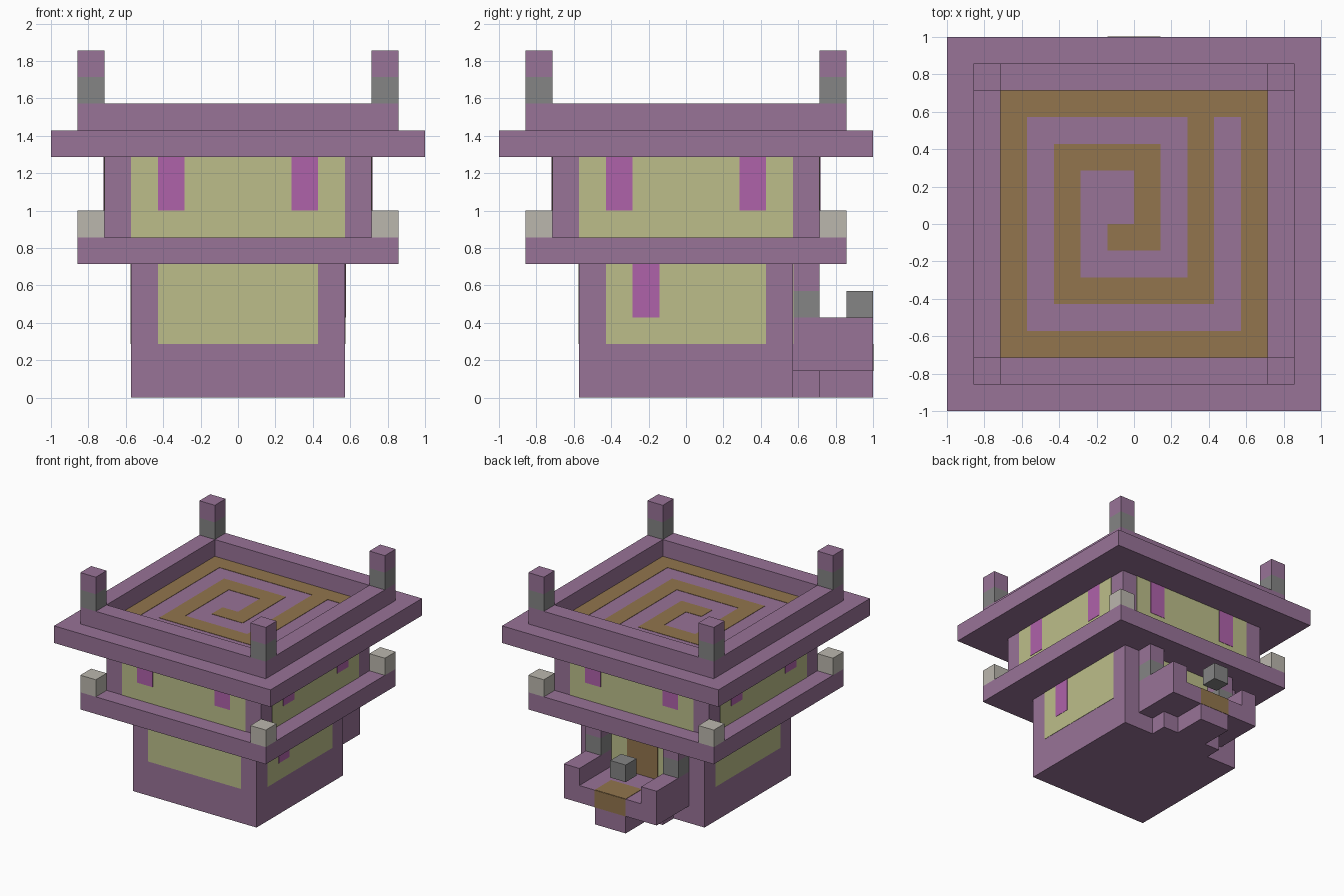
import bpy
import bmesh
import math
from mathutils import Matrix

cube = bpy.data.objects.get("Cube")
if cube:
    bpy.data.objects.remove(cube, do_unlink=True)

U = 1 / 7      # one block
THIN = 0.02    # inlay thickness, in blocks


def material(name, rgb):
    lin = [((c / 255 + 0.055) / 1.055) ** 2.4 for c in rgb] + [1]
    m = bpy.data.materials.new(name)
    m.use_nodes = True
    m.diffuse_color = lin
    bsdf = next(n for n in m.node_tree.nodes if n.type == "BSDF_PRINCIPLED")
    bsdf.inputs["Base Color"].default_value = lin
    bsdf.inputs["Roughness"].default_value = 0.9
    return m


PURPLE = material("purple block", (152, 115, 151))
CREAM = material("cream stone", (188, 190, 138))
MAGENTA = material("magenta banner", (175, 98, 170))
GREY = material("dark grey", (133, 133, 133))
PALE = material("pale lamp", (187, 183, 174))
BROWN = material("brown wood", (146, 117, 77))


def box(name, xs, ys, zs, mat, turn=0):
    """Box from ranges in blocks, turned by quarter turns about z."""
    bm = bmesh.new()
    bmesh.ops.create_cube(bm, size=1)
    spans = (xs, ys, zs)
    size = Matrix.Diagonal([(b - a) * U for a, b in spans] + [1])
    place = Matrix.Translation([(a + b) / 2 * U for a, b in spans])
    spin = Matrix.Rotation(turn * math.pi / 2, 4, "Z")
    bm.transform(spin @ place @ size)
    mesh = bpy.data.meshes.new(name)
    bm.to_mesh(mesh)
    bm.free()
    mesh.materials.append(mat)
    obj = bpy.data.objects.new(name, mesh)
    bpy.context.collection.objects.link(obj)
    return obj


def plate(name, side, dist, us, zs, mat, layer=1):
    """Thin inlay on a wall; sides 0-3 are front, +x, back, -x."""
    box(name, us, (-dist - THIN * layer, -dist), zs, mat, side)


def square(name, half, z0, z1):
    box(name, (-half, half), (-half, half), (z0, z1), PURPLE)


# Stacked tower body
square("lower_storey", 4, 0, 5)
square("middle_ledge", 6, 5, 6)
square("upper_storey", 5, 6, 9)
square("roof_slab", 7, 9, 10)

# Wall panels, banners, roof rim, corner lamps and posts
for side in range(4):
    plate("lower_panel", side, 4, (-3, 3), (2, 5), CREAM)
    plate("upper_panel", side, 5, (-4, 4), (6, 9), CREAM)
    for u in (-3, 2):
        plate("upper_banner", side, 5, (u, u + 1), (7, 9), MAGENTA, 2)
    box("roof_rim", (-6, 5), (-6, -5), (10, 11), PURPLE, side)
    corner = ((5, 6), (-6, -5))
    box("ledge_lamp", *corner, (6, 7), PALE, side)
    box("post_base", *corner, (11, 12), GREY, side)
    box("post_top", *corner, (12, 13), PURPLE, side)
plate("side_banner", 1, 4, (-2, -1), (3, 5), MAGENTA, 2)
plate("door", 2, 4, (-1, 1), (2, 4), BROWN, 2)

# Spiral on the roof, as straight strips
FULL = (-5, 5)
strips = [
    ((-5, -4), FULL), ((4, 5), FULL), (FULL, (4, 5)), (FULL, (-5, -4)),
    ((2, 3), (-3, 4)), ((-3, 2), (-3, -2)), ((-3, -2), (-2, 3)),
    ((-2, 1), (2, 3)), ((0, 1), (-1, 2)), ((-1, 0), (-1, 0)),
]
for xs, ys in strips:
    box("roof_spiral", xs, ys, (10, 10 + THIN), BROWN)

# Back balcony with stepped supports
box("balcony_floor", (-2, 2), (4, 7), (1, 2), PURPLE)
box("balcony_support_inner", (-2, 2), (4, 5), (0, 1), PURPLE)
box("balcony_support_outer", (-1, 1), (5, 7), (0, 1), PURPLE)
for x in (-3, 2):
    xs = (x, x + 1)
    box("balcony_wall", xs, (4, 7), (1, 3), PURPLE)
    box("balcony_post_base", xs, (4, 5), (3, 4), GREY)
    box("balcony_post_top", xs, (4, 5), (4, 5), PURPLE)
box("balcony_block", (-1, 0), (6, 7), (3, 4), GREY)
box("balcony_mat", (-1, 1), (5.5, 7), (2, 2 + THIN), BROWN)
plate("balcony_mat_front", 2, 7, (-1, 1), (1, 2), BROWN)
